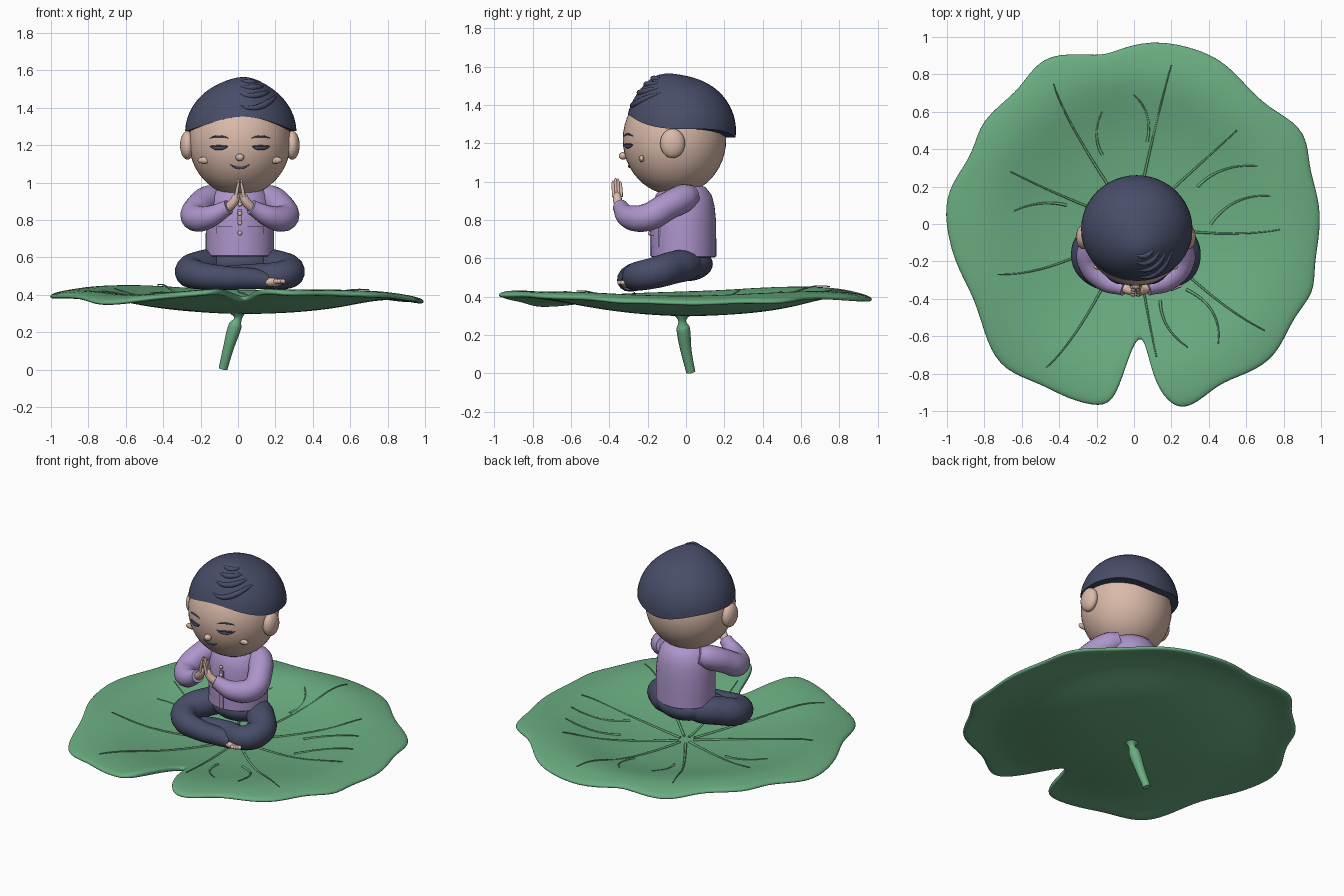
import bpy
import math
from math import sin, cos, pi, sqrt, exp, atan2

cube = bpy.data.objects.get("Cube")
if cube:
    bpy.data.objects.remove(cube, do_unlink=True)


def material(name, rgb):
    mat = bpy.data.materials.new(name)
    mat.use_nodes = True
    mat.diffuse_color = (*rgb, 1)
    mat.node_tree.nodes["Principled BSDF"].inputs["Base Color"].default_value = (*rgb, 1)
    return mat


green = material("leaf green", (.145, .42, .22))
skin = material("skin", (.70, .49, .40))
lilac = material("lilac", (.42, .30, .60))
navy = material("navy", (.065, .075, .14))
CX = .01  # centre line of the figure


def finish(name, mesh, mat, smooth=True):
    obj = bpy.data.objects.new(name, mesh)
    bpy.context.collection.objects.link(obj)
    mesh.materials.clear()
    mesh.materials.append(mat)
    mesh.polygons.foreach_set("use_smooth", [smooth] * len(mesh.polygons))
    return obj


def mesh_from(name, verts, faces, mat, smooth=True):
    mesh = bpy.data.meshes.new(name)
    mesh.from_pydata(verts, [], faces)
    mesh.update()
    return finish(name, mesh, mat, smooth)


def sharpen(obj, degrees):
    bpy.ops.object.select_all(action='DESELECT')
    obj.select_set(True)
    bpy.context.view_layer.objects.active = obj
    bpy.ops.object.shade_smooth_by_angle(angle=math.radians(degrees))


def tube(name, points, mat, sides=4):
    """Smooth tapered tube through points of (x, y, z, radius)."""
    data = bpy.data.curves.new(name, 'CURVE')
    data.dimensions = '3D'
    data.bevel_depth = 1
    data.bevel_resolution = sides
    data.use_fill_caps = True
    data.resolution_u = 8
    spline = data.splines.new('BEZIER')
    spline.radius_interpolation = 'CARDINAL'
    spline.bezier_points.add(len(points) - 1)
    for bp, (x, y, z, r) in zip(spline.bezier_points, points):
        bp.co = (x, y, z)
        bp.radius = r
        bp.handle_left_type = bp.handle_right_type = 'AUTO'
    temp = bpy.data.objects.new(name + " path", data)
    bpy.context.collection.objects.link(temp)
    graph = bpy.context.evaluated_depsgraph_get()
    mesh = bpy.data.meshes.new_from_object(temp.evaluated_get(graph))
    bpy.data.objects.remove(temp, do_unlink=True)
    sharpen(finish(name, mesh, mat), 60)


def ellipsoid(name, centre, radii, mat, seg=32):
    bpy.ops.mesh.primitive_uv_sphere_add(segments=seg, ring_count=seg // 2, location=centre)
    obj = bpy.context.object
    obj.name = name
    obj.scale = radii
    obj.data.materials.append(mat)
    bpy.ops.object.shade_smooth()


def lathe(rings, count=48):
    """Verts and faces of stacked rings, each a list of points, closed at both ends."""
    verts = [p for ring in rings for p in ring]
    faces = [(i * count + j, i * count + (j + 1) % count,
              (i + 1) * count + (j + 1) % count, (i + 1) * count + j)
             for i in range(len(rings) - 1) for j in range(count)]
    faces += [tuple(reversed(range(count))), tuple(range(len(verts) - count, len(verts)))]
    return verts, faces


# Leaf: notched wavy outline filled with rings on a dished surface
def leaf_z(x, y):
    r, a = sqrt(x * x + y * y), atan2(y, x)
    swell = (.023 + .014 * sin(a)) * exp(-((r - .78) / .17) ** 2)
    dish = .33 + .15 * r ** 2 - .075 * r ** 6 + swell
    droop = .06 * exp(-((a + .75 * pi) / .45) ** 2) + .012 * exp(-((a - pi / 4) / .5) ** 2)
    notch_lift = .035 * exp(-((a + pi / 2) / .4) ** 2)
    return dish + r * r * (notch_lift - droop - .015 * cos(4 * a)) - .015 * x + .008 * max(0, -y)


outline = [(.04, -.6), (.1, -.8), (.18, -.93), (.27, -.97), (.37, -.92), (.48, -.84), (.65, -.77),
           (.77, -.66), (.85, -.5), (.95, -.36), (.96, -.2), (.995, .05), (.94, .27), (.92, .42),
           (.85, .54), (.68, .65), (.52, .82), (.35, .92), (.1, .97), (-.1, .92), (-.2, .9),
           (-.4, .9), (-.53, .83), (-.63, .7), (-.8, .55), (-.86, .38), (-.96, .22), (-1, .05),
           (-.95, -.2), (-.85, -.4), (-.78, -.62), (-.68, -.77), (-.5, -.85), (-.36, -.92),
           (-.19, -.96), (-.1, -.9), (-.03, -.72)]
n = len(outline)
# push each corner outwards so that the rounded rim passes through the outline
rim = [[1.01 * (1.4 * b - .2 * (a + c)) for a, b, c in zip(outline[i - 1], p, outline[(i + 1) % n])]
       for i, p in enumerate(outline)]
verts = [(0, 0, leaf_z(0, 0))]
faces = []
for k, t in enumerate((.1, .25, .4, .55, .7, .82, .92, 1)):
    verts += [(x * t, y * t, leaf_z(x * t, y * t)) for x, y in rim]
    for j in range(n):
        a, b = 1 + k * n + j, 1 + k * n + (j + 1) % n
        faces.append((0, a, b) if k == 0 else (a - n, a, b, b - n))
leaf = mesh_from("lily_leaf", verts, faces, green)
solid = leaf.modifiers.new("thickness", 'SOLIDIFY')
solid.thickness = .032
solid.offset = -1
rounding = leaf.modifiers.new("rounding", 'SUBSURF')
rounding.levels = rounding.render_levels = 2

# Leaf veins: long ones from the centre, short curved ones between
long_veins = [(-.3, .47, -.43, .75), (.11, .5, .2, .85), (.33, .3, .55, .5), (.45, -.05, .78, -.03),
              (.4, -.37, .7, -.57), (.06, -.4, .12, -.71), (-.26, -.5, -.47, -.77),
              (-.4, -.21, -.73, -.27), (-.36, .14, -.66, .28)]
short_veins = [(-.17, .37, -.2, .48, -.17, .6), (.07, .44, .07, .58, 0, .69),
               (.34, .2, .48, .29, .66, .31), (.41, 0, .55, .12, .73, .15),
               (.28, -.35, .42, -.47, .45, -.64), (.14, -.41, .18, -.55, .29, -.66),
               (-.36, .1, -.5, .11, -.64, .07)]
for vein in [(v[0] * .1, v[1] * .1) + v for v in long_veins] + short_veins:
    (x0, x1, x2), (y0, y1, y2) = vein[::2], vein[1::2]
    points = []
    for i in range(10):
        t = i / 9
        w0, w1, w2 = (1 - t) * (1 - 2 * t), 4 * t * (1 - t), t * (2 * t - 1)
        x, y = w0 * x0 + w1 * x1 + w2 * x2, w0 * y0 + w1 * y1 + w2 * y2
        points.append((x, y, leaf_z(x, y) + .003, .008 - .005 * t))
    tube("leaf_vein", points, green, 1)

# Stem below the leaf
tube("stem", [(0, -.02, .315, .05), (0, -.02, .275, .021), (-.015, -.015, .235, .035),
              (-.05, 0, .12, .029), (-.08, .025, .005, .024)], green)

# Head, ears, nose, cheeks and neck
HEAD, HR = (CX, -.06, 1.22), (.272, .27, .29)


def face_y(x, z):
    return HEAD[1] - HR[1] * sqrt(1 - ((x - CX) / HR[0]) ** 2 - ((z - HEAD[2]) / HR[2]) ** 2)


ellipsoid("head", HEAD, HR, skin, 48)
ellipsoid("nose", (CX, face_y(CX, 1.135) - .01, 1.135), (.023, .022, .02), skin, 16)
ellipsoid("neck", (CX, -.03, .97), (.09, .09, .06), skin, 24)
for s in (-1, 1):
    ellipsoid("ear", (CX + s * .28, -.07, 1.2), (.04, .065, .077), skin, 24)
    x = CX + s * .19
    ellipsoid("cheek", (x, face_y(x, 1.12) - .002, 1.12), (.036, .014, .018), skin, 16)


# Closed eyes, brows and smile laid along the face
def face_line(name, x0, z0, half, bend, thick):
    pts = []
    for t in (-1, -.5, 0, .5, 1):
        x, z = CX + x0 + half * t, z0 + bend * t * t
        pts.append((x, face_y(x, z), z, thick * (1.05 - t * t * .75)))
    tube(name, pts, navy, 2)


for s in (-1, 1):
    face_line("closed_eye", s * .112, 1.184, .045, .007, .01)
    face_line("eyelash", s * .112, 1.195, .052, 0, .005)
    face_line("eyebrow", s * .112, 1.248, .05, -.01, .005)
face_line("smile", 0, 1.078, .05, .018, .006)

# Hair: thick cap above a hairline that arches over the forehead
HC, H = (CX + .005, -.027, 1.265), (.298, .288, .283)


def hair_surface(dx, dy, dz):
    lift = .036 * exp(-((dx - .1) ** 2 + (dy + .5) ** 2) / .2)
    return (HC[0] + H[0] * dx, HC[1] + H[1] * dy, HC[2] + H[2] * dz + lift)


def hair_point(phi, t):
    line = .01 + .066 * max(0, -sin(phi)) ** 2.5 - .045 * max(0, sin(phi)) ** 5
    low = math.asin(line / H[2])
    e = low + (pi / 2 - .01 - low) * t
    return hair_surface(cos(e) * cos(phi), cos(e) * sin(phi), sin(e))


angles = [2 * pi * j / 48 for j in range(48)]
rings = [[hair_point(a, i / 16) for a in angles] for i in range(17)]
inner = [(CX + (x - CX) * .88, HEAD[1] + (y - HEAD[1]) * .84, z) for x, y, z in rings[0]]
sharpen(mesh_from("hair", *lathe([inner] + rings), navy), 50)
for k in range(4):
    lock = []
    for i in range(8):
        a, r = -2.1 + .1 * k + i * .24, .28 + .13 * k
        dx, dy = .1 + r * cos(a) * .8, -.22 + r * sin(a)
        x, y, z = hair_surface(dx, dy, sqrt(1 - dx * dx - dy * dy))
        lock.append((x, y, z - .006, .003 + .014 * sin(pi * i / 7)))
    tube("hair_lock", lock, navy, 3)

# Shirt body
TY = -.012


def shirt_ring(z, f):
    return [(CX + .183 * f * cos(a), TY + .17 * f * sin(a), z) for a in angles]


profile = [(.605, .96), (.61, 1), (.7, 1), (.8, .99), (.87, .95), (.93, .86), (.97, .68), (.99, .4)]
sharpen(mesh_from("shirt", *lathe([shirt_ring(z, f) for z, f in profile]), lilac), 50)


# Placket and pockets as thin plates that follow the chest
def chest_plate(name, x0, x1, z0, z1, lift):
    def row(z, out):
        xs = [x0 + (x1 - x0) * i / 6 for i in range(7)]
        return [(CX + x, TY - .17 * sqrt(1 - (x / .183) ** 2) - out, z) for x in xs]
    pts = row(z0, lift) + row(z1, lift) + row(z1, -.002) + row(z0, -.002)
    quads = [(r * 7 + i, r * 7 + i + 1, (r + 1) % 4 * 7 + i + 1, (r + 1) % 4 * 7 + i)
             for r in range(4) for i in range(6)]
    mesh_from(name, pts, quads + [(21, 14, 7, 0), (6, 13, 20, 27)], lilac, False)


chest_plate("placket", -.012, .012, .612, .86, .006)
for s in (-1, 1):
    chest_plate("pocket", *sorted((s * .045, s * .12)), .66, .72, .003)
    chest_plate("pocket_flap", *sorted((s * .04, s * .125)), .72, .765, .007)
for z in (.73, .785, .835, .885):
    ellipsoid("button", (CX, TY - .178, z), (.012, .008, .012), skin, 12)

# Sleeves and praying hands
for s in (-1, 1):
    def side(points):
        return [(CX + s * x, y, z, r) for x, y, z, r in points]
    tube("sleeve", side([(.12, .03, .93, .055), (.16, -.01, .915, .073), (.22, -.1, .87, .073),
                         (.242, -.2, .815, .072), (.17, -.295, .815, .062),
                         (.06, -.345, .87, .04)]), lilac, 6)
    tube("wrist", side([(.07, -.335, .86, .026), (.035, -.355, .895, .024),
                        (.018, -.36, .93, .02), (.012, -.362, .95, .008)]), skin)
    for k in range(4):
        y = -.338 - .013 * k
        tip = 1.0 + (0, .016, .02, .005)[k]
        tube("finger", side([(.022, y, .92, .009), (.015, y - .002, .96, .009),
                             (.008, y - .004, tip - .01, .007), (.007, y - .004, tip, .003)]), skin, 2)
    tube("thumb", side([(.03, -.35, .9, .009), (.022, -.375, .93, .009),
                        (.01, -.38, .955, .004)]), skin, 2)

# Trousers: pelvis, crossed legs and a foot at the end of each shin
ellipsoid("pelvis", (CX, 0, .57), (.18, .14, .09), navy)
for s, fy, dz in ((-1, -.295, 0), (1, -.235, .012)):
    tube("crossed_leg", [(CX + s * x, y, z, r) for x, y, z, r in (
        (.06, .04, .56, .06), (.12, .01, .563, .08), (.2, -.06, .553, .086), (.265, -.16, .525, .083),
        (.22, -.255, .505, .075), (.08, fy, .49 + dz, .064), (-.08, fy, .485 + dz, .056),
        (-.15, fy, .475 + dz, .045))], navy, 6)
    ellipsoid("foot", (CX - s * .17, fy - .015, .47 + dz), (.06, .035, .026), skin, 20)
    for k in range(4):
        ellipsoid("toe", (CX - s * (.23 - .012 * k), fy - .035 - .005 * k, .472 + dz),
                  (.016, .014, .013), skin, 10)
